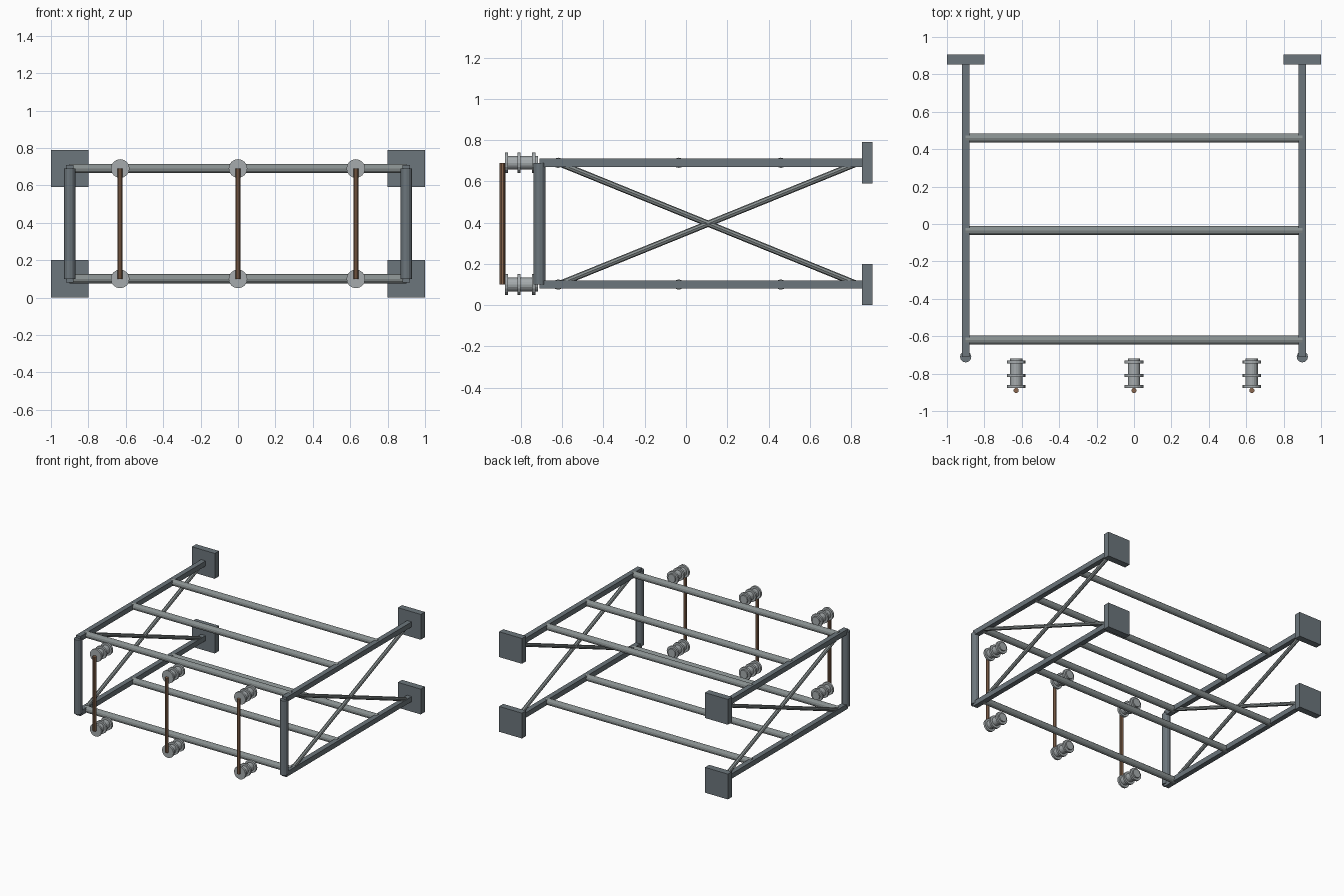
import bpy
from mathutils import Vector

cube = bpy.data.objects.get("Cube")
if cube:
    bpy.data.objects.remove(cube, do_unlink=True)


def material(name, rgb):
    m = bpy.data.materials.new(name)
    m.use_nodes = True
    m.diffuse_color = (*rgb, 1)
    m.node_tree.nodes["Principled BSDF"].inputs["Base Color"].default_value = (*rgb, 1)
    return m


steel = material("dark steel", (0.15, 0.18, 0.20))
galvanized = material("galvanized steel", (0.25, 0.28, 0.28))
porcelain = material("pale grey ceramic", (0.38, 0.41, 0.42))
copper = material("copper brown", (0.26, 0.14, 0.08))


def box(name, lo, hi, mat):
    lo, hi = Vector(lo), Vector(hi)
    bpy.ops.mesh.primitive_cube_add(size=1, location=(lo + hi) / 2)
    ob = bpy.context.object
    ob.name, ob.scale = name, hi - lo
    ob.data.materials.append(mat)
    return ob


def rod(name, a, b, radius, mat, sides=12):
    a, b = Vector(a), Vector(b)
    bpy.ops.mesh.primitive_cylinder_add(vertices=sides, radius=radius,
                                        depth=(b - a).length, location=(a + b) / 2)
    ob = bpy.context.object
    ob.name = name
    ob.rotation_euler = (b - a).to_track_quat("Z", "Y").to_euler()
    ob.data.materials.append(mat)
    return ob


LOW, HIGH = 0.10, 0.69      # heights of the two levels
SIDE, FRONT = 0.90, -0.71   # side frame offset and front post position

# Side frames: wall plates, rails, posts and crossed braces
for s, side in ((1, "left"), (-1, "right")):
    x = s * SIDE
    for z, level in ((LOW, "lower"), (HIGH, "upper")):
        box(f"{side}_{level}_wall_plate", (x - 0.1, 0.853, z - 0.1), (x + 0.1, 0.905, z + 0.1), steel)
        box(f"{side}_{level}_rail", (x - 0.02, FRONT, z - 0.02), (x + 0.02, 0.86, z + 0.02), steel)
    rod(f"{side}_front_post", (x, FRONT, LOW), (x, FRONT, HIGH), 0.03, steel)
    rod(f"{side}_falling_brace", (x, -0.62, HIGH), (x, 0.835, LOW), 0.015, galvanized, 8)
    rod(f"{side}_rising_brace", (x, -0.62, LOW), (x, 0.835, HIGH), 0.015, galvanized, 8)

# Cross bars joining the side frames
for z, level in ((LOW, "lower"), (HIGH, "upper")):
    for y, place in ((-0.62, "front"), (-0.035, "middle"), (0.46, "rear")):
        rod(f"{level}_{place}_cross_bar", (-SIDE, y, z), (SIDE, y, z), 0.025, galvanized)

# Ribbed insulators with a vertical conductor in front of each pair
for x, place in ((-0.63, "right"), (0, "centre"), (0.63, "left")):
    for z, level in ((LOW, "lower"), (HIGH, "upper")):
        rod(f"{place}_{level}_insulator_core", (x, -0.877, z), (x, -0.718, z), 0.033, porcelain, 16)
        for i, y in enumerate((-0.870, -0.809, -0.738)):
            rod(f"{place}_{level}_insulator_rib_{i + 1}", (x, y - 0.008, z), (x, y + 0.008, z),
                0.05, porcelain, 16)
    rod(f"{place}_conductor", (x, -0.89, LOW), (x, -0.89, HIGH), 0.014, copper, 10)
